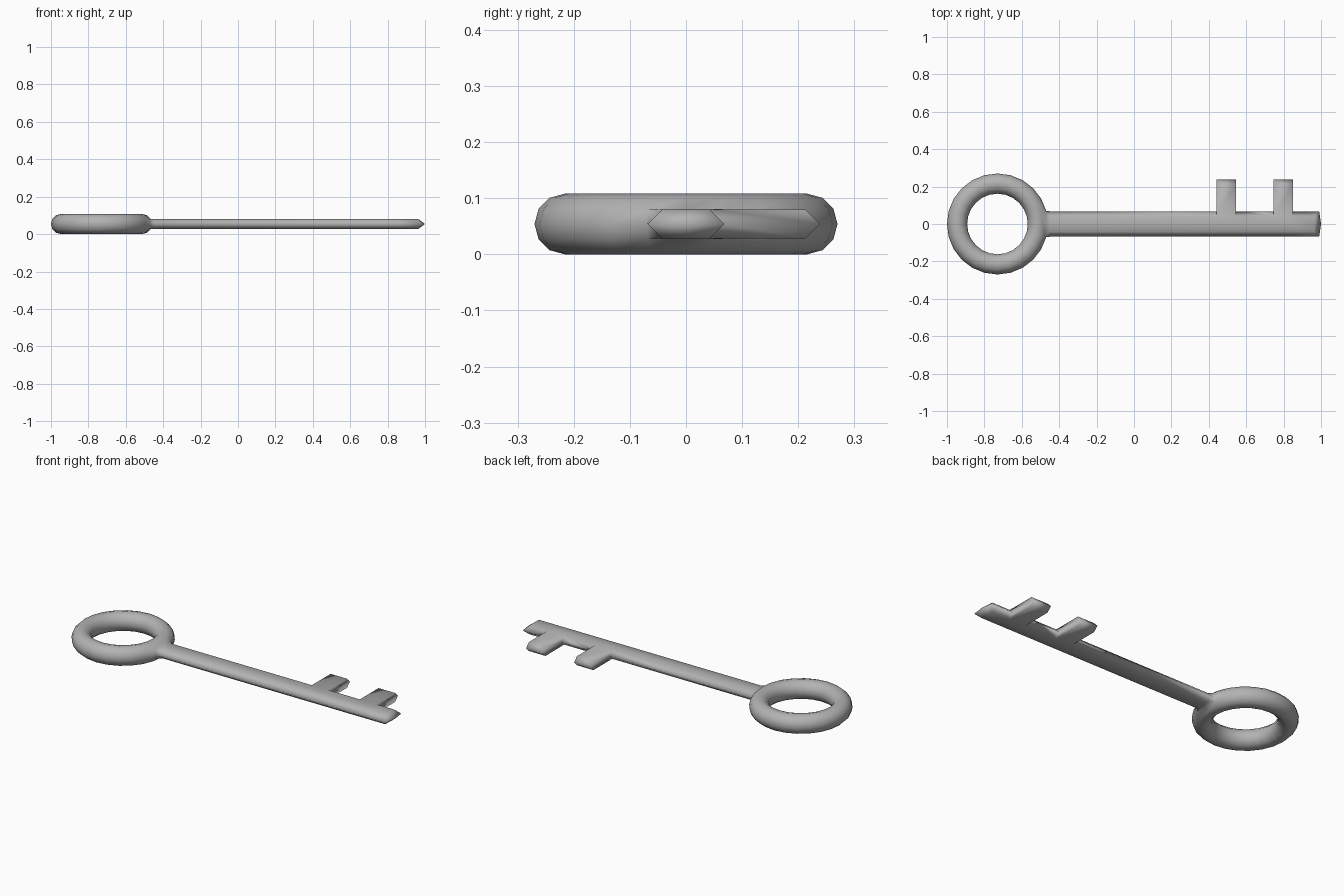
import bpy, bmesh, math
from mathutils import Vector

cube = bpy.data.objects.get("Cube")
if cube:
    bpy.data.objects.remove(cube)

MID_Z, TUBE, RADIUS, RING_X = 0.054, 0.054, 0.216, -0.73
SEGMENTS, SIDES = 24, 12

metal = bpy.data.materials.new("grey metal")
metal.use_nodes = True
metal.diffuse_color = (0.45, 0.45, 0.45, 1)
metal.node_tree.nodes["Principled BSDF"].inputs["Base Color"].default_value = (0.45, 0.45, 0.45, 1)

bm = bmesh.new()

# Ring bow: a torus with a vertex row facing the shaft
rows = []
for i in range(SEGMENTS):
    a = math.tau * i / SEGMENTS
    row = []
    for j in range(SIDES):
        b = math.tau * j / SIDES
        r = RADIUS + TUBE * math.cos(b)
        row.append(bm.verts.new((RING_X + r * math.cos(a), r * math.sin(a),
                                 MID_Z + TUBE * math.sin(b))))
    rows.append(row)
for i in range(SEGMENTS):
    k = (i + 1) % SEGMENTS
    for j in range(SIDES):
        m = (j + 1) % SIDES
        bm.faces.new((rows[i][j], rows[k][j], rows[k][m], rows[i][m]))


def extrude(faces):
    """Extrude a patch, remove the old faces, return new faces and verts."""
    geom = bmesh.ops.extrude_face_region(bm, geom=faces)["geom"]
    bmesh.ops.delete(bm, geom=[f for f in faces if f.is_valid], context="FACES")
    new_faces = [g for g in geom if isinstance(g, bmesh.types.BMFace)]
    return new_faces, [g for g in geom if isinstance(g, bmesh.types.BMVert)]


def sign(v):
    return (v > 0.005) - (v < -0.005)


# Shaft: the four outer ring faces drawn out along x, ending in a chevron tip
patch = [f for f in bm.faces
         if all(v.co.x > RING_X + 0.23 and abs(v.co.y) < 0.08
                and abs(v.co.z - MID_Z) < 0.03 for v in f.verts)]
for x in (-0.45, 0.44, 0.545, 0.745, 0.85, 0.965):
    patch, verts = extrude(patch)
    for v in verts:
        side, level = sign(v.co.y), sign(v.co.z - MID_Z)
        tip = 0.035 - 0.01 * abs(side) if x > 0.9 and level == 0 else 0
        v.co = Vector((x + tip, side * (0.042 if level else 0.068),
                       MID_Z + 0.026 * level))

# Bit: two teeth pulled out of the left side of the shaft
for x0, x1 in ((0.44, 0.545), (0.745, 0.85)):
    side_faces = [f for f in bm.faces
                  if all(x0 - 0.01 < v.co.x < x1 + 0.01 and 0.03 < v.co.y < 0.08
                         for v in f.verts)]
    _, verts = extrude(side_faces)
    bmesh.ops.translate(bm, verts=verts, vec=(0, 0.17, 0))

bmesh.ops.recalc_face_normals(bm, faces=bm.faces)
for f in bm.faces:
    f.smooth = True
mesh = bpy.data.meshes.new("key")
bm.to_mesh(mesh)
bm.free()
mesh.materials.append(metal)
bpy.context.collection.objects.link(bpy.data.objects.new("key", mesh))
